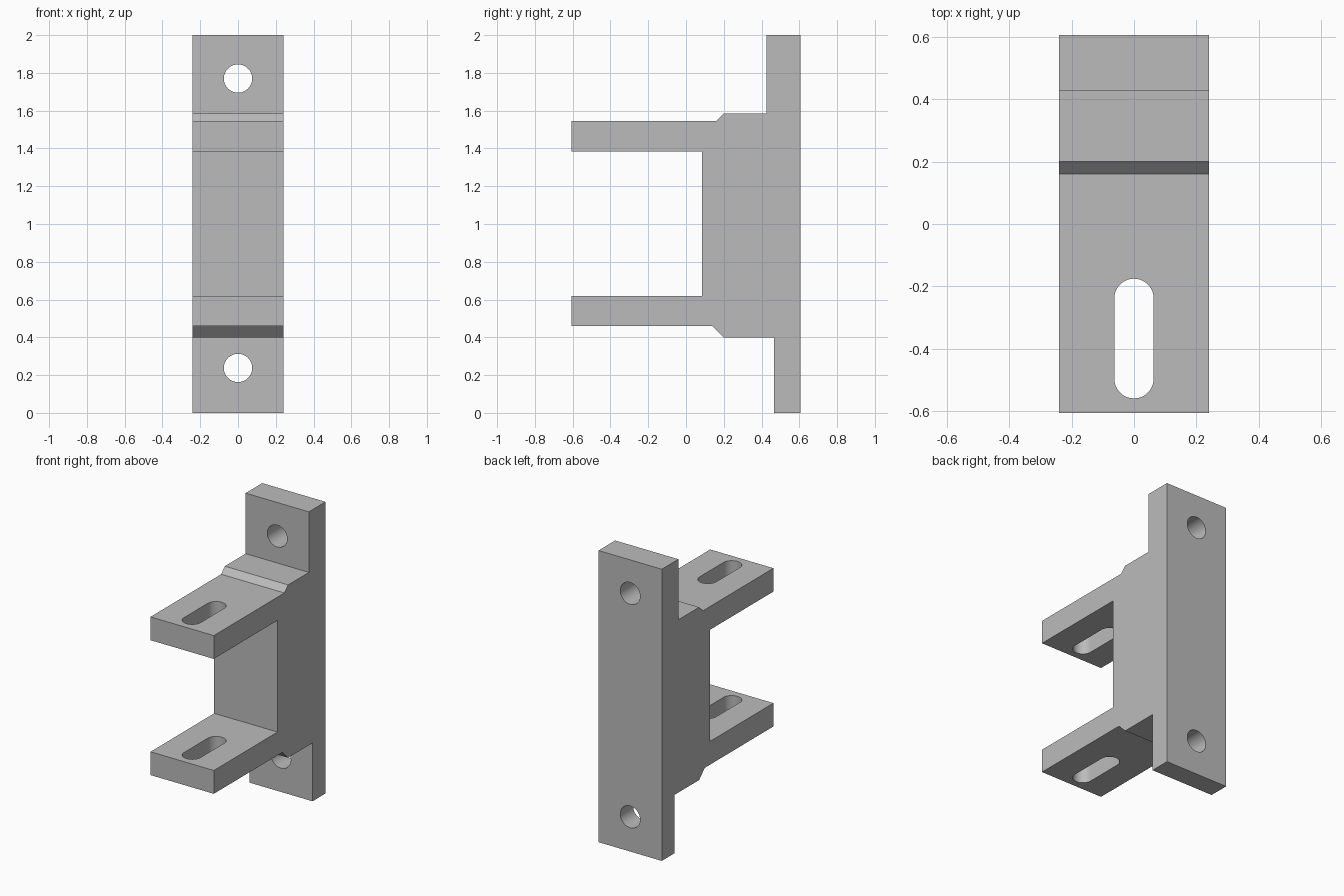
import bpy, bmesh
from math import pi, cos, sin, radians
from mathutils import Matrix

cube = bpy.data.objects.get("Cube")
if cube:
    bpy.data.objects.remove(cube, do_unlink=True)

grey = bpy.data.materials.new("plain grey")
grey.use_nodes = True
colour = (0.5, 0.5, 0.5, 1)
grey.diffuse_color = colour
grey.node_tree.nodes["Principled BSDF"].inputs["Base Color"].default_value = colour

HALF_WIDTH = 0.24


def prism(name, points, start, end, matrix):
    """Extrude a 2D outline along local z, then orient it with a matrix."""
    bm = bmesh.new()
    face = bm.faces.new([bm.verts.new((u, v, start)) for u, v in points])
    new = bmesh.ops.extrude_face_region(bm, geom=[face])["geom"]
    moved = [g for g in new if isinstance(g, bmesh.types.BMVert)]
    bmesh.ops.translate(bm, verts=moved, vec=(0, 0, end - start))
    bm.transform(matrix)
    bmesh.ops.recalc_face_normals(bm, faces=bm.faces)
    mesh = bpy.data.meshes.new(name)
    bm.to_mesh(mesh)
    bm.free()
    mesh.materials.append(grey)
    ob = bpy.data.objects.new(name, mesh)
    bpy.context.collection.objects.link(ob)
    return ob


def slot_outline(radius, low, high, steps=24):
    """Rounded slot along v; a plain circle when low equals high."""
    pts = []
    for centre, first in ((high, 0), (low, pi)):
        last = steps + 1 if high > low else steps
        for i in range(last):
            a = first + pi * i / steps
            pts.append((radius * cos(a), centre + radius * sin(a)))
    return pts


# Side profile (y, z) of the wall plate, body and two arms
profile = [
    (0.605, 0), (0.605, 2), (0.425, 2), (0.425, 1.585),
    (0.2, 1.585), (0.16, 1.545), (-0.605, 1.545), (-0.605, 1.385),
    (0.085, 1.385), (0.085, 0.62), (-0.605, 0.62), (-0.605, 0.46),
    (0.14, 0.46), (0.2, 0.4), (0.465, 0.4), (0.465, 0),
]
side_on = Matrix(((0, 0, 1, 0), (1, 0, 0, 0), (0, 1, 0, 0), (0, 0, 0, 1)))
bracket = prism("mounting_bracket", profile, -HALF_WIDTH, HALF_WIDTH, side_on)

# Cutters: one slot through both arms, two screw holes through the plate
cutters = [prism("arm_slot_cutter", slot_outline(0.063, -0.495, -0.238),
                 0.3, 1.7, Matrix.Identity(4))]
front_on = Matrix.Rotation(radians(90), 4, "X")
for name, z in (("lower_hole_cutter", 0.238), ("upper_hole_cutter", 1.77)):
    cutters.append(prism(name, slot_outline(0.075, z, z), -0.8, 0.0, front_on))

bpy.ops.object.select_all(action="DESELECT")
bpy.context.view_layer.objects.active = bracket
bracket.select_set(True)
for cutter in cutters:
    cutter.hide_render = True
    cut = bracket.modifiers.new(cutter.name, "BOOLEAN")
    cut.operation = "DIFFERENCE"
    cut.solver = "EXACT"
    cut.object = cutter
    bpy.ops.object.modifier_apply(modifier=cut.name)
    bpy.data.objects.remove(cutter, do_unlink=True)

# Smooth the hole walls while keeping the bracket's edges crisp
bpy.ops.object.shade_smooth_by_angle(angle=radians(30))
